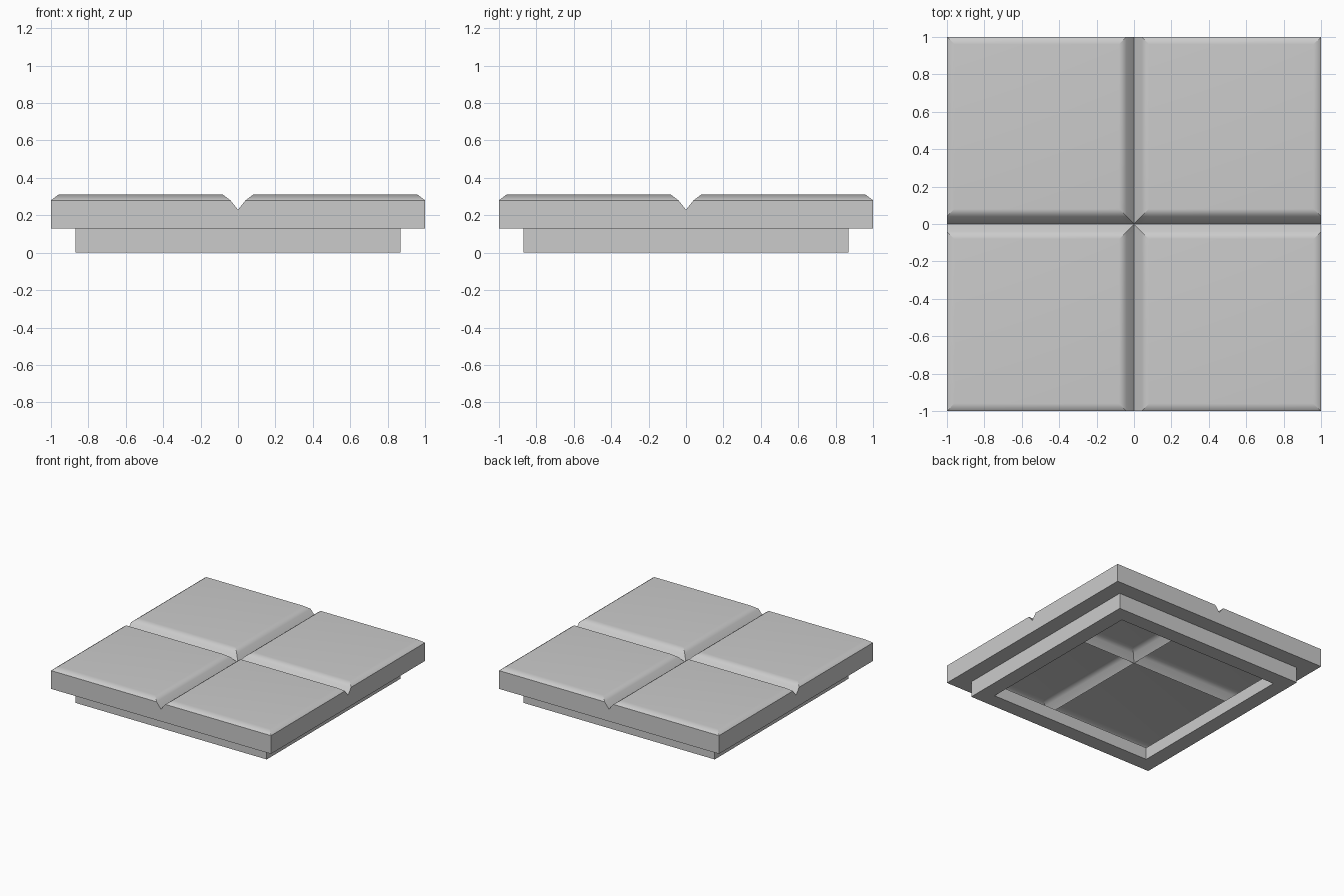
import bpy, bmesh, math

if "Cube" in bpy.data.objects:
    bpy.data.objects.remove(bpy.data.objects["Cube"])

# Height profile from groove bottom (0) out to the bevelled outer edge (1)
XS = [0.0, 0.04, 0.08, 0.96, 1.0]
HS = [0.23, 0.28, 0.31, 0.31, 0.28]
N = len(XS)

bm = bmesh.new()

# Top skin, one quarter: groove halves, bevels and the raised square
g = [[bm.verts.new((XS[i], XS[j], min(HS[i], HS[j]))) for j in range(N)] for i in range(N)]
for i in range(N - 1):
    for j in range(N - 1):
        a, b, c, d = g[i][j], g[i + 1][j], g[i + 1][j + 1], g[i][j + 1]
        if i == 2 or j == 2:
            bm.faces.new((a, b, c, d))
        elif (i < 2) == (j < 2):          # mitre runs towards the square's centre
            bm.faces.new((a, b, c))
            bm.faces.new((a, c, d))
        else:
            bm.faces.new((a, b, d))
            bm.faces.new((b, c, d))

# Side wall, stepped underside, foot rim and its inner wall
border = [g[i][N - 1] for i in range(N)] + [g[N - 1][j] for j in range(N - 2, -1, -1)]
prev = border
for r, z in [(1.0, 0.13), (0.87, 0.13), (0.87, 0.0), (0.745, 0.0), (0.745, 0.10)]:
    ring = [bm.verts.new((v.co.x * r, v.co.y * r, z)) for v in border]
    for k in range(len(ring) - 1):
        bm.faces.new((prev[k], prev[k + 1], ring[k + 1], ring[k]))
    prev = ring

# Mirror the quarter into the full tile
for axis in ('X', 'Y'):
    bmesh.ops.mirror(bm, geom=bm.verts[:] + bm.edges[:] + bm.faces[:], axis=axis, merge_dist=0.0001)
bmesh.ops.remove_doubles(bm, verts=bm.verts[:], dist=0.0001)
bmesh.ops.recalc_face_normals(bm, faces=bm.faces[:])
if max(bm.faces, key=lambda f: f.calc_center_median().z).normal.z < 0:
    bmesh.ops.reverse_faces(bm, faces=bm.faces[:])

mesh = bpy.data.meshes.new("floor_tile")
bm.to_mesh(mesh)
bm.free()
tile = bpy.data.objects.new("floor_tile", mesh)
bpy.context.collection.objects.link(tile)

# Soft bevels with flat tops
bpy.context.view_layer.objects.active = tile
tile.select_set(True)
bpy.ops.object.shade_smooth_by_angle(angle=math.radians(40))
wn = tile.modifiers.new("flat_tops", 'WEIGHTED_NORMAL')
wn.keep_sharp = True
